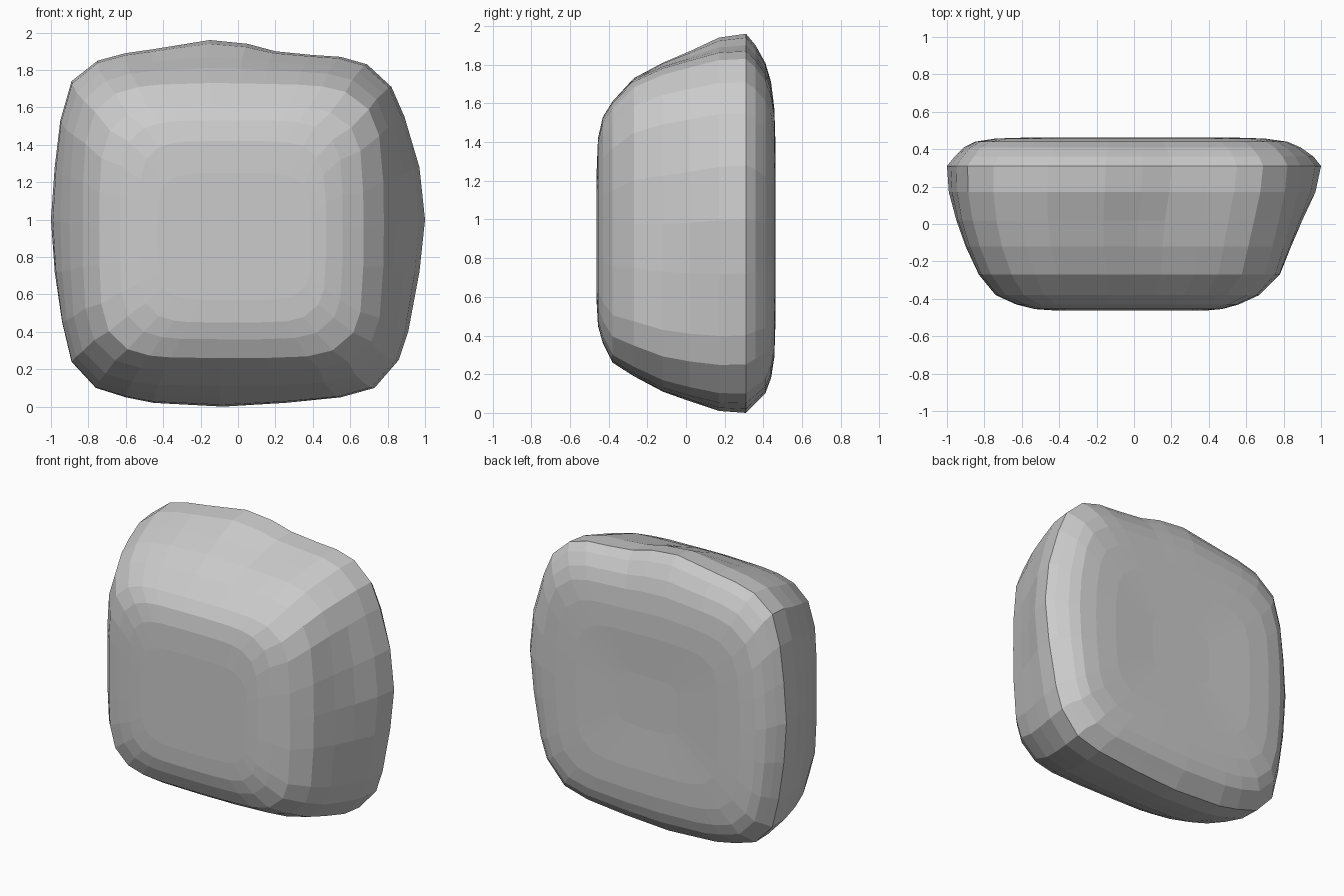
import bpy, bmesh
from math import atan2, cos, sin

# rim outline (x, z), clockwise from the crown
RIM = [(-.15, 1.96), (.05, 1.94), (.2, 1.9), (.4, 1.88), (.55, 1.87), (.69, 1.83),
       (.82, 1.71), (.89, 1.55), (.97, 1.28), (1, 1), (.97, .72), (.91, .4),
       (.86, .25), (.73, .1), (.55, .05), (.25, .02), (-.08, 0), (-.45, .02),
       (-.6, .05), (-.76, .1), (-.89, .24), (-.94, .45), (-.98, .72), (-1, 1),
       (-.98, 1.28), (-.95, 1.53), (-.89, 1.74), (-.75, 1.85), (-.6, 1.89), (-.46, 1.91)]

# sections: y, left, right, bottom, top, blend from rim shape to rounded square
SECTIONS = [
    (-.462, -.43, .39, .57, 1.25, 1), (-.455, -.53, .47, .45, 1.42, 1),
    (-.43, -.63, .56, .36, 1.53, 1), (-.38, -.74, .67, .26, 1.61, 1),
    (-.27, -.83, .78, .19, 1.73, .9), (-.12, -.90, .84, .11, 1.81, .75),
    (.02, -.95, .90, .06, 1.87, .5), (.17, -.99, .97, .01, 1.94, .15),
    (.31, -1, 1, 0, 1.96, 0), (.36, -.96, .96, .05, 1.90, .1),
    (.41, -.91, .89, .10, 1.81, .3), (.44, -.85, .82, .18, 1.71, .5),
    (.457, -.74, .70, .29, 1.57, .7), (.462, -.58, .54, .45, 1.41, .8),
    (.452, -.25, .22, .75, 1.12, 1)]


def ring(bm, y, left, right, low, high, blend):
    verts = []
    for x, z in RIM:
        u, v = x, z / .98 - 1
        a = atan2(v, u)
        r = (abs(cos(a)) ** 5 + abs(sin(a)) ** 5) ** -.2
        u += (r * cos(a) - u) * blend
        v += (r * sin(a) - v) * blend
        verts.append(bm.verts.new(((left + right) / 2 + u * (right - left) / 2, y,
                                   (low + high) / 2 + v * (high - low) / 2)))
    return verts


# cushion body lofted front to back
bm = bmesh.new()
rings = [ring(bm, *s) for s in SECTIONS]
n = len(RIM)
for a, b in zip(rings, rings[1:]):
    for i in range(n):
        j = (i + 1) % n
        bm.faces.new((a[i], a[j], b[j], b[i]))
bm.faces.new(rings[0])
bm.faces.new(rings[-1])
bmesh.ops.recalc_face_normals(bm, faces=bm.faces)
mesh = bpy.data.meshes.new("cushion")
bm.to_mesh(mesh)
bm.free()
bpy.context.collection.objects.link(bpy.data.objects.new("cushion", mesh))
